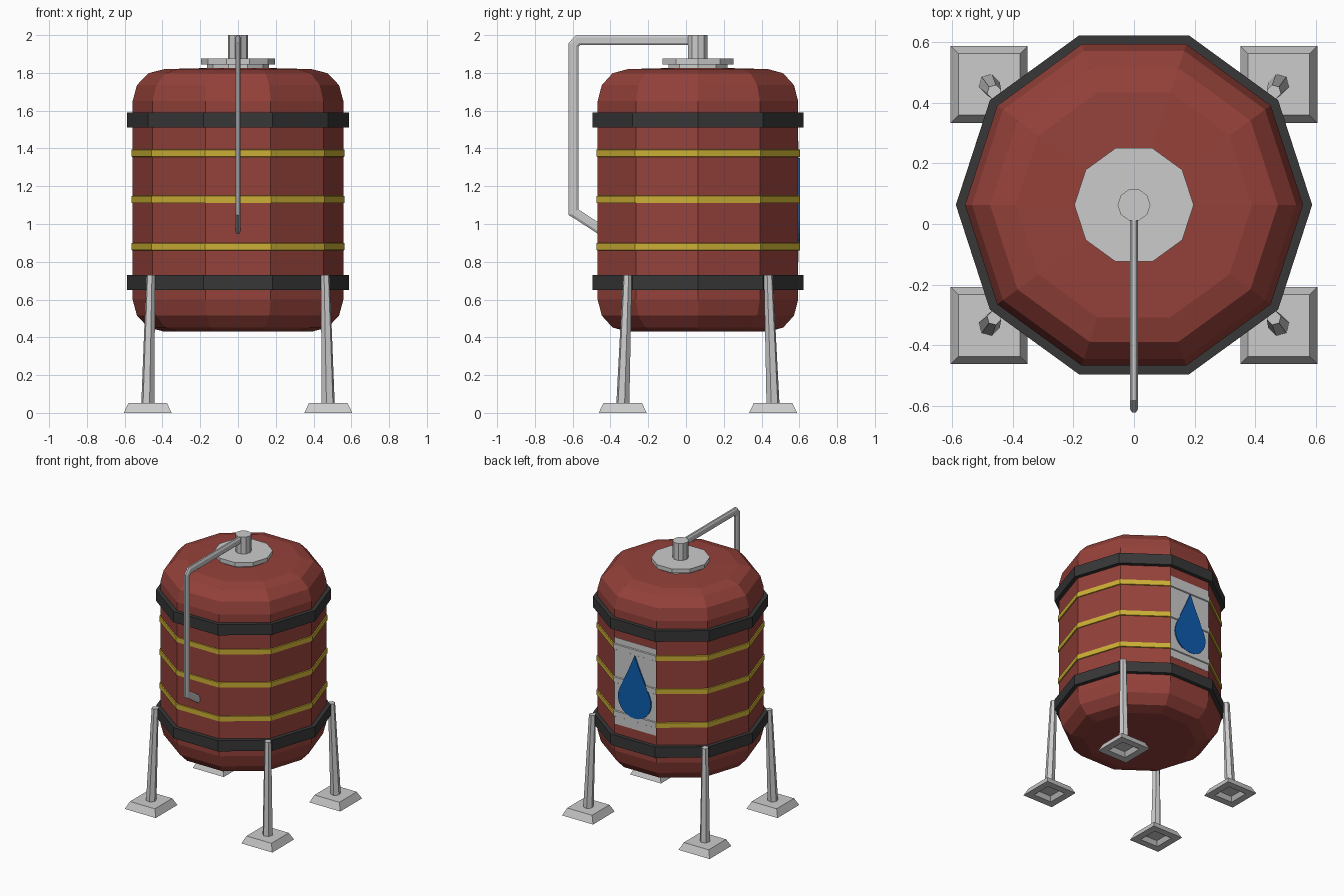
import bpy, bmesh, math
from mathutils import Vector

if "Cube" in bpy.data.objects:
    bpy.data.objects.remove(bpy.data.objects["Cube"])

CY = 0.063   # tank axis sits slightly behind the origin
SIDES = 10


def material(name, rgb):
    m = bpy.data.materials.new(name)
    m.diffuse_color = (*rgb, 1)
    m.use_nodes = True
    m.node_tree.nodes["Principled BSDF"].inputs["Base Color"].default_value = m.diffuse_color
    return m


RED = material("red_paint", (0.30, 0.053, 0.042))
BLACK = material("black_rubber", (0.038, 0.038, 0.038))
YELLOW = material("yellow_paint", (0.60, 0.43, 0.035))
BLUE = material("blue_paint", (0.004, 0.11, 0.42))


def finish(name, bm, mat=None):
    bmesh.ops.recalc_face_normals(bm, faces=bm.faces)
    me = bpy.data.meshes.new(name)
    bm.to_mesh(me)
    bm.free()
    ob = bpy.data.objects.new(name, me)
    bpy.context.collection.objects.link(ob)
    if mat:
        me.materials.append(mat)
    return ob


def loft(name, rings, mat=None, closed=False):
    """Skin a list of equal-sized point rings; cap the ends or close into a loop."""
    bm = bmesh.new()
    vs = [[bm.verts.new(p) for p in r] for r in rings]
    n = len(vs[0])
    pairs = list(zip(vs, vs[1:])) + ([(vs[-1], vs[0])] if closed else [])
    for a, b in pairs:
        for i in range(n):
            j = (i + 1) % n
            bm.faces.new((a[i], a[j], b[j], b[i]))
    if not closed:
        bm.faces.new(vs[0])
        bm.faces.new(vs[-1])
    return finish(name, bm, mat)


def polygon(r, z, n=SIDES, x=0, y=CY, turn=0):
    return [(x + r * math.cos(turn + math.tau * i / n),
             y + r * math.sin(turn + math.tau * i / n), z) for i in range(n)]


def lathe(name, profile, mat=None, closed=False):
    return loft(name, [polygon(r, z) for r, z in profile], mat, closed)


# Tank body with rounded shoulders
lathe("tank_body", [(0.39, 0.43), (0.475, 0.452), (0.535, 0.515), (0.558, 0.60),
                    (0.558, 1.65), (0.535, 1.735), (0.475, 1.798), (0.39, 1.82),
                    (0.15, 1.826)], RED)

# Black clamp bands
for name, z in (("lower_band", 0.69), ("upper_band", 1.55)):
    lathe(name, [(0.55, z - 0.04), (0.588, z - 0.04), (0.588, z + 0.04),
                 (0.55, z + 0.04)], BLACK, True)

# Yellow ribs
RIBS = (0.88, 1.13, 1.375)
for i, z in enumerate(RIBS):
    lathe(f"rib_{i + 1}", [(0.55, z - 0.022), (0.565, z - 0.018), (0.565, z + 0.018),
                           (0.55, z + 0.022)], YELLOW, True)

# Lid flange and neck
lathe("lid_flange", [(0.165, 1.81), (0.165, 1.845), (0.197, 1.845), (0.197, 1.875)])
lathe("lid_neck", [(0.054, 1.86), (0.054, 2.0)])

# Grey label on the back facet, stepping over the ribs
apo = math.cos(math.pi / SIDES)
flat, ridge = CY + 0.558 * apo + 0.002, CY + 0.565 * apo + 0.002
prof = [(CY + 0.51, 0.80), (flat, 0.80)]
for z in RIBS:
    prof += [(flat, z - 0.023), (ridge, z - 0.019), (ridge, z + 0.019), (flat, z + 0.023)]
prof += [(flat, 1.44), (CY + 0.51, 1.44)]
loft("label_panel", [[(x, y, z) for y, z in prof] for x in (-0.171, 0.171)])

# Blue water drop: round bottom, slightly concave sides to the tip
R, ZC = 0.135, 1.02
arc = [math.radians(155 + 230 * i / 16) for i in range(17)]
drop = [(R * math.cos(a), ZC + R * math.sin(a)) for a in arc]
drop += [(0.088, 1.155), (0.045, 1.245), (0, 1.35), (-0.045, 1.245), (-0.088, 1.155)]
loft("water_drop", [[(x, y, z) for x, z in drop] for y in (CY + 0.51, ridge + 0.002)], BLUE)

# Overflow pipe: flattened octagon swept along a bent path in the YZ plane
path = [Vector(p) for p in ((0.03, 1.973), (-0.572, 1.973), (-0.596, 1.947),
                            (-0.596, 1.062), (-0.572, 1.048), (-0.45, 0.968))]
section = [(0.014, -0.014), (0.014, 0.014), (0.006, 0.026), (-0.006, 0.026),
           (-0.014, 0.014), (-0.014, -0.014), (-0.006, -0.026), (0.006, -0.026)]
rings = []
for i, p in enumerate(path):
    d_in = (p - path[max(i - 1, 0)]).normalized() if i else (path[1] - p).normalized()
    d_out = (path[i + 1] - p).normalized() if i < len(path) - 1 else d_in
    t = (d_in + d_out).normalized()
    nrm = Vector((-t.y, t.x)) / max(t.dot(d_in), 0.5)
    rings.append([(sx, p.x + nrm.x * s, p.y + nrm.y * s) for sx, s in section])
loft("overflow_pipe", rings)


# Splayed six-sided legs and hollow feet
def square(h, z, x, y):
    return [(x - h, y - h, z), (x + h, y - h, z), (x + h, y + h, z), (x - h, y + h, z)]


for side, sx in (("left", -1), ("right", 1)):
    for end, sy in (("front", -1), ("back", 1)):
        fx, fy = sx * 0.478, CY + sy * 0.398
        turn = math.atan2(sy, sx)
        loft(f"{end}_{side}_leg",
             [polygon(0.036, 0.03, 6, fx, fy, turn),
              polygon(0.024, 0.73, 6, sx * 0.462, CY + sy * 0.373, turn)])
        loft(f"{end}_{side}_foot",
             [square(0.055, 0.03, fx, fy), square(0.075, 0, fx, fy),
              square(0.127, 0, fx, fy), square(0.102, 0.052, fx, fy)])
